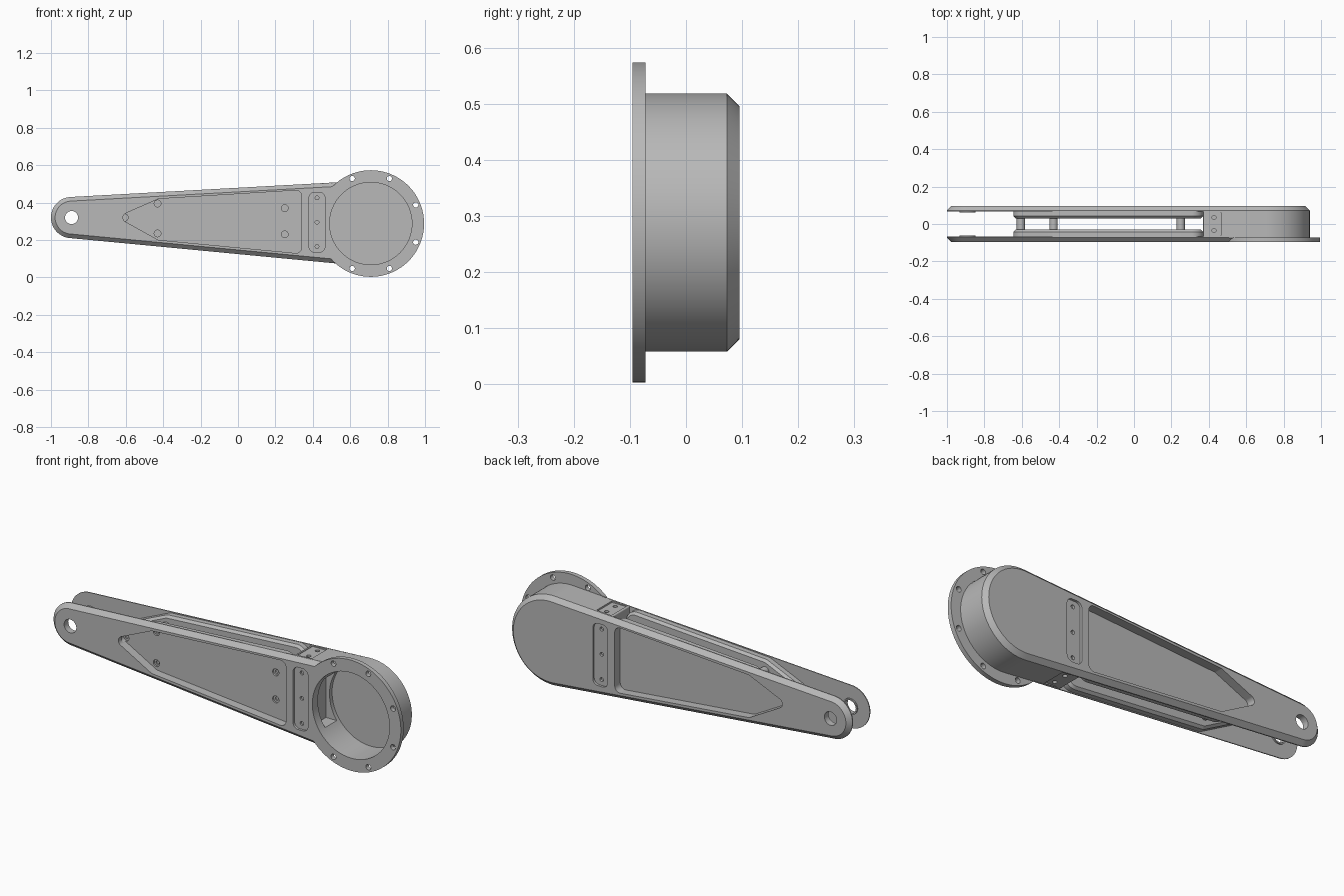
import bpy, bmesh, math
from math import cos, sin, pi, atan2, acos, hypot, radians

default = bpy.data.objects.get("Cube")
if default:
    bpy.data.objects.remove(default, do_unlink=True)

metal = bpy.data.materials.new("grey metal")
GREY = (0.48, 0.48, 0.48, 1)
metal.diffuse_color = GREY
metal.use_nodes = True
bsdf = next(n for n in metal.node_tree.nodes if n.type == 'BSDF_PRINCIPLED')
bsdf.inputs["Base Color"].default_value = GREY


def outline(circles, inset=0.0, step=radians(5)):
    """Belt around counter-clockwise (x, z, r) circles."""
    if len(circles) == 1:
        x, z, r = circles[0]
        n = 72 if r > 0.1 else 24
        return [(x + (r - inset) * cos(2 * pi * i / n),
                 z + (r - inset) * sin(2 * pi * i / n)) for i in range(n)]
    count = len(circles)
    normals = []
    for i, (x, z, r) in enumerate(circles):
        x2, z2, r2 = circles[(i + 1) % count]
        dist = hypot(x2 - x, z2 - z)
        normals.append(atan2(z2 - z, x2 - x) - acos((r - r2) / dist))
    points = []
    for i, (x, z, r) in enumerate(circles):
        start = normals[i - 1]
        sweep = (normals[i] - start) % (2 * pi)
        n = max(2, round(sweep / step))
        for k in range(n + 1):
            a = start + sweep * k / n
            points.append((x + (r - inset) * cos(a), z + (r - inset) * sin(a)))
    return points


def loft(name, circles, levels):
    """Solid through outlines at (y, inset) levels."""
    bm = bmesh.new()
    rings = [[bm.verts.new((x, y, z)) for x, z in outline(circles, inset)]
             for y, inset in levels]
    for a, b in zip(rings, rings[1:]):
        for i in range(len(a)):
            bm.faces.new((a[i - 1], a[i], b[i], b[i - 1]))
    bm.faces.new(rings[0])
    bm.faces.new(rings[-1])
    return finish(name, bm)


def box(name, low, high):
    bm = bmesh.new()
    bmesh.ops.create_cube(bm, size=1)
    for v in bm.verts:
        v.co = [l + (c + 0.5) * (h - l) for c, l, h in zip(v.co, low, high)]
    return finish(name, bm)


def finish(name, bm):
    bmesh.ops.recalc_face_normals(bm, faces=bm.faces)
    mesh = bpy.data.meshes.new(name)
    bm.to_mesh(mesh)
    bm.free()
    mesh.materials.append(metal)
    obj = bpy.data.objects.new(name, mesh)
    bpy.context.collection.objects.link(obj)
    return obj


def activate(obj):
    bpy.ops.object.select_all(action='DESELECT')
    obj.select_set(True)
    bpy.context.view_layer.objects.active = obj


def cut(obj, *cutters):
    """Subtract the cutters, then remove them."""
    activate(obj)
    for cutter in cutters:
        mod = obj.modifiers.new("cut", 'BOOLEAN')
        mod.operation = 'DIFFERENCE'
        mod.solver = 'EXACT'
        mod.object = cutter
        bpy.ops.object.modifier_apply(modifier=mod.name)
        bpy.data.objects.remove(cutter, do_unlink=True)


def hole(x, z, r, y0, y1):
    return loft("cutter", [(x, z, r)], [(y0, 0), (y1, 0)])


# Main dimensions
HALF, INNER, BEVEL = 0.095, 0.068, 0.022
TIP = (-0.89, 0.32, 0.11)
DRUM = (0.71, 0.288, 0.23)
BORE_R, FLANGE_R = 0.22, 0.285
ARM = [TIP, DRUM]
POCKET = [(-0.59, 0.32, 0.025), (-0.42, 0.22, 0.02), (0.31, 0.16, 0.03),
          (0.31, 0.435, 0.03), (-0.42, 0.40, 0.02)]
SLOT = [(0.41, 0.165, 0.03), (0.435, 0.165, 0.03),
        (0.435, 0.425, 0.03), (0.41, 0.425, 0.03)]
SCREWS = [(-0.605, 0.32), (-0.43, 0.395), (-0.43, 0.235), (0.25, 0.37), (0.25, 0.23)]
parts = []


def slot_cutters(s):
    """Bolt slot with three blind holes."""
    return [loft("cutter", SLOT, [(s * 0.083, 0), (s * 0.2, 0)])] + [
        hole(0.4225, z, 0.01, s * 0.071, s * 0.2) for z in (0.165, 0.295, 0.425)]


for s, side in ((-1, "front"), (1, "back")):
    # Bevelled side plate
    plate = loft(side + "_plate", ARM,
                 [(s * INNER, 0), (s * (HALF - BEVEL), 0), (s * HALF, BEVEL)])
    cutters = [hole(TIP[0], TIP[1], 0.035, s * 0.03, s * 0.2),
               loft("cutter", POCKET, [(s * 0.05, 0), (s * 0.2, 0)])]
    if s < 0:
        cutters.append(hole(DRUM[0], DRUM[1], FLANGE_R - 0.001, -0.2, -0.03))
    cut(plate, *cutters, *slot_cutters(s))

    # Pocket tray on the inner face of the plate
    tray = loft(side + "_pocket_tray", POCKET,
                [(s * 0.03, -0.018), (s * 0.042, -0.03), (s * 0.07, -0.03)])
    cutters = [loft("cutter", POCKET, [(s * 0.05, 0), (s * 0.2, 0)])]
    if s < 0:
        for x, z in SCREWS:
            cutters += [hole(x, z, 0.018, -0.041, -0.2), hole(x, z, 0.009, -0.034, -0.2)]
    cut(tray, *cutters)

    # Pivot washer
    washer = loft(side + "_pivot_washer", [(TIP[0], TIP[1], 0.042)],
                  [(s * 0.061, 0), (s * 0.07, 0)])
    cut(washer, hole(TIP[0], TIP[1], 0.035, s * 0.03, s * 0.2))
    parts += [plate, tray, washer]

# Drum housing with its neck, bore, cable window and bolt panels
housing = loft("drum_housing", [(0.375, 0.494, 0.005), (0.375, 0.097, 0.005), DRUM],
               [(-0.074, 0), (0.07, 0)])
cutters = [hole(DRUM[0], DRUM[1], BORE_R, -0.2, 0.066),
           box("cutter", (0.47, -0.05, 0.16), (0.6, 0.045, 0.41)),
           box("cutter", (0.382, -0.062, 0.496), (0.465, 0.062, 0.6)),
           box("cutter", (0.382, -0.062, 0.0), (0.465, 0.062, 0.091))]
for y in (-0.035, 0.035):
    for z in (0.09, 0.5):
        drill = hole(0, 0, 0.011, -0.03, 0.03)
        drill.rotation_euler.x = pi / 2
        drill.location = (0.428, y, z)
        cutters.append(drill)
bpy.context.view_layer.update()
cut(housing, *cutters)
parts.append(housing)

# Mounting flange
flange = loft("mounting_flange", [(DRUM[0], DRUM[1], FLANGE_R)], [(-HALF, 0), (-0.072, 0)])
cutters = [hole(DRUM[0], DRUM[1], BORE_R, -0.2, 0.0)]
for k in (-3, -2, -1, 0, 1, 2):
    a = radians(22.5 + 45 * k)
    cutters.append(hole(DRUM[0] + 0.26 * cos(a), DRUM[1] + 0.26 * sin(a), 0.014, -0.2, 0.0))
cut(flange, *cutters, *slot_cutters(-1))
parts.append(flange)

# Standoffs between the trays
for i, (x, z) in enumerate(SCREWS):
    parts.append(loft(f"standoff_{i + 1}", [(x, z, 0.022)], [(-0.032, 0), (0.032, 0)]))

for part in parts:
    activate(part)
    bpy.ops.object.shade_smooth_by_angle(angle=radians(30))
